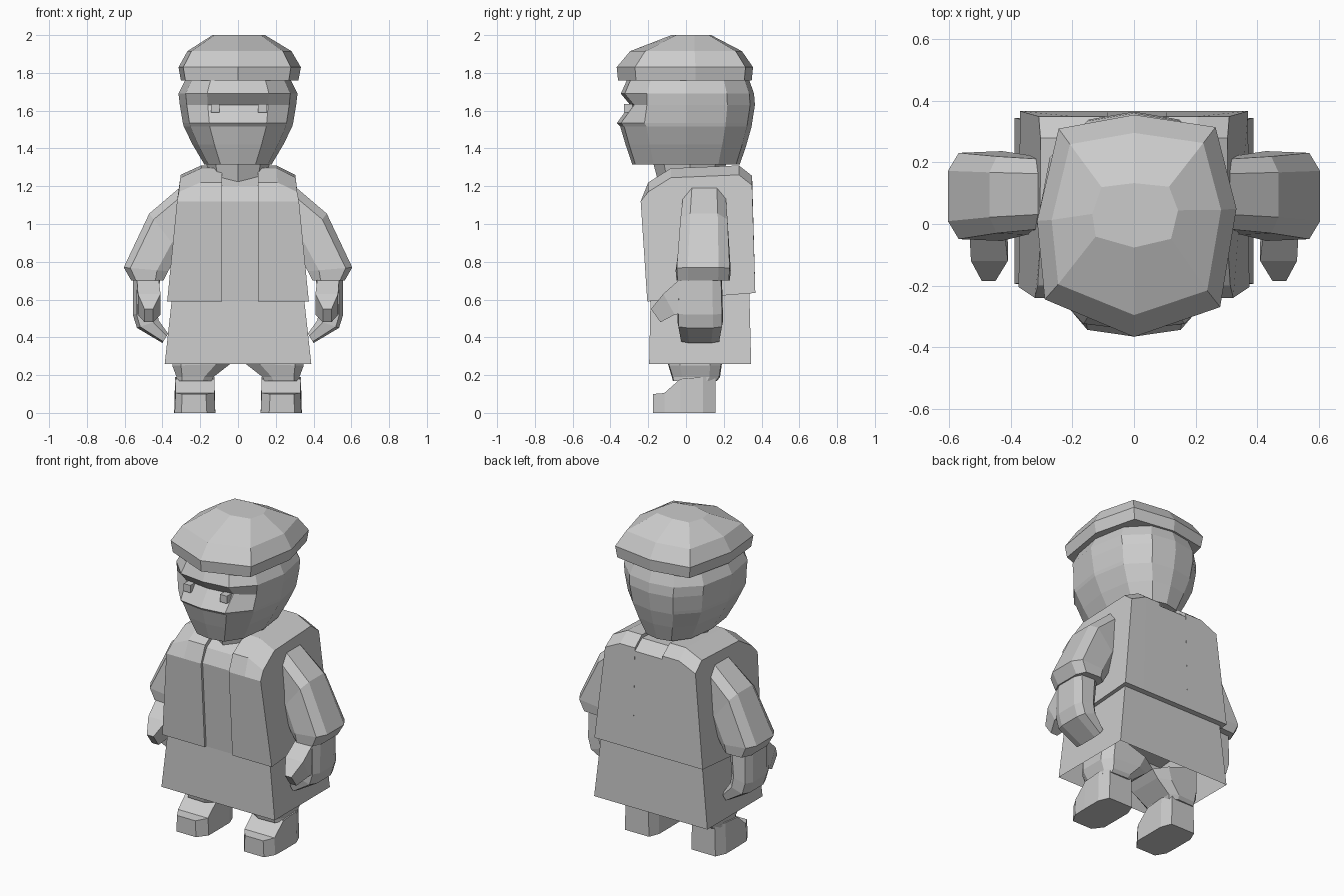
import bpy, bmesh
from math import sin, cos, pi

if "Cube" in bpy.data.objects:
    bpy.data.objects.remove(bpy.data.objects["Cube"])


def loft(name, rings, mirror=False, cap_start=True, cap_end=True):
    """Skin a list of equally long point rings."""
    bm = bmesh.new()
    vs = [[bm.verts.new(p) for p in r] for r in rings]
    n = len(rings[0])
    for a, b in zip(vs, vs[1:]):
        for i in range(n):
            j = (i + 1) % n
            bm.faces.new((a[i], a[j], b[j], b[i]))
    if cap_start:
        bm.faces.new(vs[0])
    if cap_end:
        bm.faces.new(vs[-1])
    bmesh.ops.recalc_face_normals(bm, faces=bm.faces)
    me = bpy.data.meshes.new(name)
    bm.to_mesh(me)
    bm.free()
    ob = bpy.data.objects.new(name, me)
    bpy.context.collection.objects.link(ob)
    if mirror:
        ob.modifiers.new("mirror", 'MIRROR').use_mirror_merge = False
    return ob


CHAMFERED = [(0, .12), (.25, 0), (.85, .02), (1, .22),
             (1, .78), (.85, .98), (.25, 1), (0, .88)]


def limb(name, secs):
    """Mirrored limb; each section runs inner (x,z) to outer (x,z), y0 to y1."""
    rings = []
    for xi, zi, xo, zo, y0, y1 in secs:
        rings.append([(xi + (xo - xi) * t, y0 + (y1 - y0) * s, zi + (zo - zi) * t)
                      for t, s in CHAMFERED])
    return loft(name, rings, mirror=True)


def box(name, x, y, z, h):
    loft(name, [[(x - h, y - h, k), (x + h, y - h, k), (x + h, y + h, k), (x - h, y + h, k)]
                for k in (z - h, z + h)])


# Head: twelve-sided, with a pinched groove across the eyes
half = [(0, -1), (.52, -.94), (.88, -.6), (1, 0), (.87, .6), (.48, .93), (0, 1)]
outline = half + [(-x, y) for x, y in half[-2:0:-1]]
rings = []
for z, w, front, back, pinch in [(1.315, .178, .285, .285, 0), (1.42, .24, .32, .32, 0),
                                 (1.515, .287, .348, .347, 0), (1.535, .292, .366, .35, 0),
                                 (1.63, .308, .345, .365, .05), (1.69, .315, .345, .36, 0),
                                 (1.79, .265, .30, .325, 0)]:
    rings.append([(x * w, y * (front if y < 0 else back) + (pinch if y < -.9 else 0), z)
                  for x, y in outline])
loft("head", rings)
box("eye_right", .13, -.305, 1.612, .023)
box("eye_left", -.12, -.305, 1.612, .023)

# Neck
loft("neck", [[(r * cos(i * pi / 4), r * 1.15 * sin(i * pi / 4) + .02, z) for i in range(8)]
              for z, r in ((1.2, .14), (1.33, .17))])

# Cap: uneven octagon with an upright rim and a faceted crown
brim = [(0, -.367), (.28, -.27), (.333, .05), (.265, .315),
        (0, .355), (-.245, .31), (-.315, .01), (-.29, -.245)]
loft("cap", [[(x * s, y * t + d, z) for x, y in brim]
             for s, t, d, z in ((.96, .98, 0, 1.76), (1, 1, 0, 1.83),
                                (.85, .82, .005, 1.915), (.43, .29, .03, 2.0))])

# Coat: a side profile swept outward into two front panels, plus a recessed centre strip
profile = [(-.205, .59), (-.24, 1.12), (-.2, 1.22), (-.08, 1.295),
           (.28, 1.31), (.35, 1.255), (.367, .635)]


def coat_panel(name, inner, sign):
    rings = []
    for f in (0, .5, 1):
        ring = []
        for y, z in profile:
            wide = .375 - .065 * (z - .59) / .66
            drop = .05 if f == 1 and z > 1.2 else 0
            ring.append((sign * (inner + (wide - inner) * f), y, z - drop))
        rings.append(ring)
    loft(name, rings)


coat_panel("coat_panel_right", .105, 1)
coat_panel("coat_panel_left", .085, -1)
loft("coat_centre", [[(x, y + (.015 if y < 0 else 0), z - (.02 if z > 1.2 else 0))
                      for y, z in profile] for x in (-.085, .105)])

# Skirt of the coat, open underneath
loft("skirt", [[(-x, y0, z), (x, y0, z), (x, y1, z), (-x, y1, z)]
               for x, y0, y1, z in ((.345, -.187, .335, .65), (.388, -.195, .345, .26))],
     cap_end=False)

# Sleeves and hands
limb("sleeve", [(.26, .88, .30, 1.20, -.02, .215), (.31, .85, .47, 1.055, -.035, .225),
                (.37, .75, .605, .77, -.055, .237), (.395, .70, .565, .70, -.05, .232)])
limb("hand", [(.41, .72, .557, .72, -.04, .19), (.43, .55, .557, .52, -.045, .195),
              (.42, .49, .535, .45, -.045, .195), (.37, .42, .40, .37, -.03, .18)])
loft("thumb", [[(x0, ya, za), (x1, ya, za), (x1, yb, zb), (x0, yb, zb)]
               for x0, x1, ya, za, yb, zb in ((.42, .535, -.03, .71, 0, .53),
                                              (.41, .53, -.12, .63, -.06, .52),
                                              (.45, .495, -.185, .55, -.135, .48))],
     mirror=True)

# Trouser legs meeting at the crotch
limb("trouser_leg", [(.14, .17, .325, .17, -.07, .165), (.13, .19, .325, .19, -.075, .18),
                     (.04, .26, .348, .25, -.095, .19), (0, .30, .345, .42, -.10, .2)])

# Boots: sections from toe to heel
loft("boot", [[(x0, y, 0), (x1, y, 0), (x1 - .005, y, h), (x0 + .005, y, h)]
              for y, x0, x1, h in ((-.175, .165, .30, .10), (-.115, .12, .335, .105),
                                   (-.03, .12, .338, .18), (.09, .12, .338, .19),
                                   (.155, .145, .31, .185))], mirror=True)
